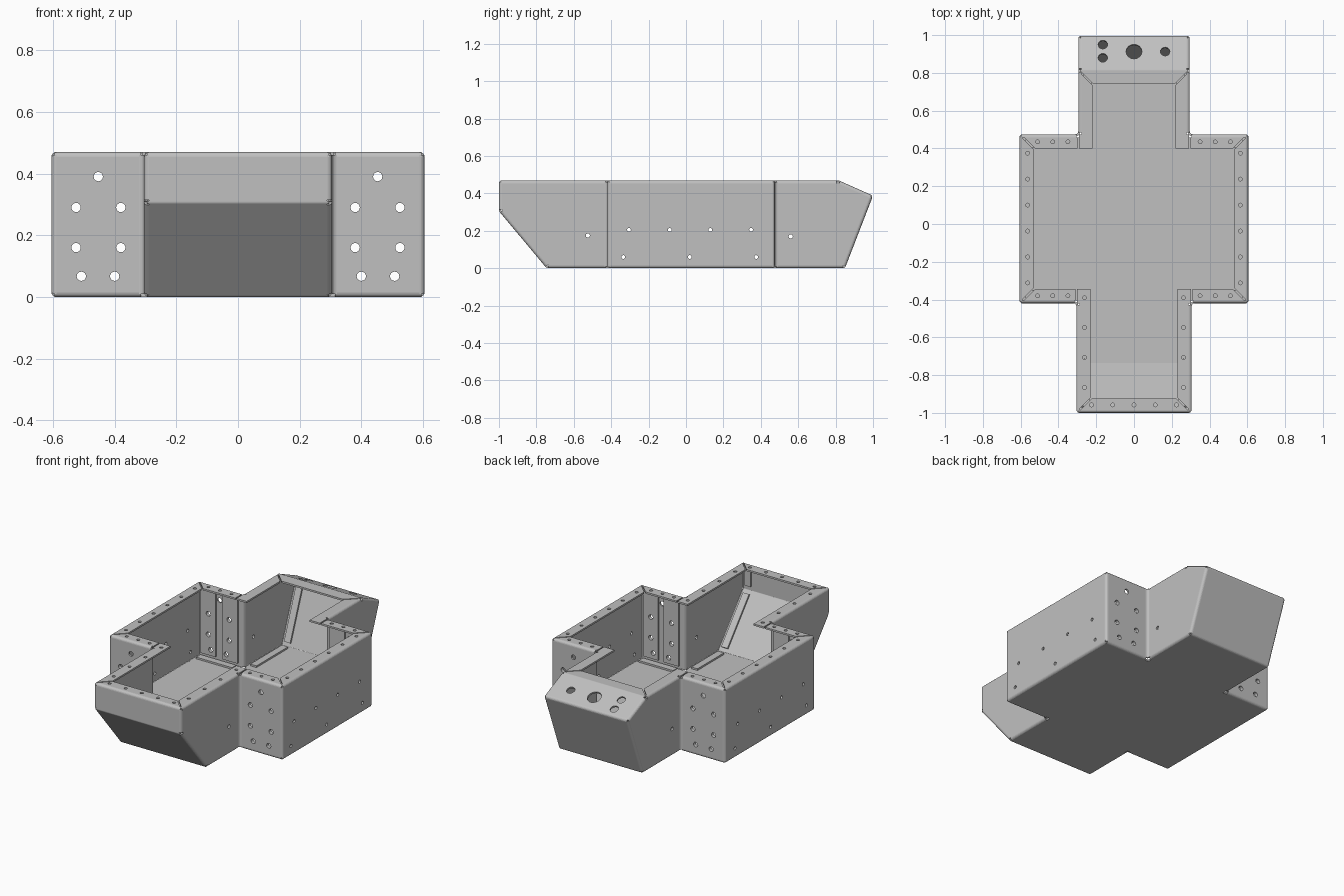
import bpy, bmesh, math
from mathutils import Vector

if "Cube" in bpy.data.objects:
    bpy.data.objects.remove(bpy.data.objects["Cube"], do_unlink=True)

THICK, RADIUS, SEAM = 0.011, 0.016, 0.004
TOP = 0.47           # rim height
LIP = 0.075          # rim flange width
WIDE = 0.605         # half width of the middle
NF, NB = 0.305, 0.295    # half widths of the front and back arms
YF, YB = -0.42, 0.475    # ends of the middle
TOE, HEEL = -0.745, 0.85  # ends of the floor

metal = bpy.data.materials.new("grey_metal")
metal.use_nodes = True
grey = (0.53, 0.53, 0.53, 1)
metal.diffuse_color = grey
metal.node_tree.nodes["Principled BSDF"].inputs["Base Color"].default_value = grey


def finish(name, bm):
    bmesh.ops.recalc_face_normals(bm, faces=bm.faces)
    mesh = bpy.data.meshes.new(name)
    bm.to_mesh(mesh)
    bm.free()
    mesh.materials.append(metal)
    bpy.context.collection.objects.link(bpy.data.objects.new(name, mesh))


def plate(name, pts, n, holes=()):
    """Sheet whose outer face has this outline, pierced by round holes."""
    bm = bmesh.new()
    u = (pts[1] - pts[0]).normalized()
    v = n.cross(u)
    loops = [pts]
    for c, r in holes:
        c = c - n * (c - pts[0]).dot(n)
        steps = 16
        loops.append([c + r * (u * math.cos(k * math.tau / steps) + v * math.sin(k * math.tau / steps))
                      for k in range(steps)])
    edges = []
    for loop in loops:
        vs = [bm.verts.new(p) for p in loop]
        edges += [bm.edges.new((vs[i - 1], vs[i])) for i in range(len(vs))]
    bmesh.ops.triangle_fill(bm, use_beauty=True, use_dissolve=False, edges=edges, normal=n)
    ext = bmesh.ops.extrude_face_region(bm, geom=bm.faces[:], use_keep_orig=True)
    moved = [g for g in ext["geom"] if isinstance(g, bmesh.types.BMVert)]
    bmesh.ops.translate(bm, verts=moved, vec=-n * THICK)
    finish(name, bm)


panels = []


def panel(name, pts, facing, holes=()):
    """Record a panel; its outline is turned so that its normal agrees with facing."""
    pts = [Vector(p) for p in pts]
    n = Vector()
    for i in range(len(pts)):
        n += pts[i - 1].cross(pts[i])
    if n.dot(Vector(facing)) < 0:
        pts.reverse()
        n = -n
    panels.append((name, pts, n.normalized(), [(Vector(c), r) for c, r in holes]))


def spread(a, b, count):
    return [a + (b - a) * k / (count - 1) for k in range(count)]


# Floor in the shape of a cross
half = [(NF, TOE), (NF, YF), (WIDE, YF), (WIDE, YB), (NB, YB), (NB, HEEL)]
panel("floor", [(x, y, 0) for x, y in half] + [(-x, y, 0) for x, y in reversed(half)], (0, 0, -1))

# Front and back end panels, which span the whole arm
BEND, KNEE, SHOULDER = (-1.0, 0.305), (1.0, 0.388), (0.815, TOP)


def span(name, w, low, high, facing, holes=()):
    panel(name, [(-w, *low), (w, *low), (w, *high), (-w, *high)], facing, holes)


span("front_slope", NF, (TOE, 0), BEND, (0, -1, -1))
span("front_plate", NF, BEND, (-1.0, TOP), (0, -1, 0))
span("back_plate", NB, (HEEL, 0), KNEE, (0, 1, 0))
span("back_slant", NB, KNEE, SHOULDER, (0, 1, 1),
     [((x, y, TOP - (y - 0.815) * 0.443), r) for x, y, r in
      [(0, 0.913, 0.042), (0.165, 0.913, 0.025), (-0.165, 0.95, 0.025), (-0.165, 0.88, 0.025)]])
for name, w, y, d, xs in [("front_rim", NF, -1.0, 1, spread(-0.225, 0.225, 5)),
                          ("back_rim", NB, 0.815, -1, [])]:
    yi = y + d * LIP
    panel(name, [(-w, y, TOP), (w, y, TOP), (w - LIP, yi, TOP), (LIP - w, yi, TOP)], (0, 0, 1),
          [((x, y + d * 0.042, TOP), 0.01) for x in xs])

# Paired walls and rim flanges
for s, side in ((1, "left"), (-1, "right")):
    x = s * NF
    panel(side + "_front_side", [(x, YF, 0), (x, TOE, 0), (x, *BEND), (x, -1.0, TOP), (x, YF, TOP)],
          (s, 0, 0), [((x, -0.525, 0.175), 0.011)])
    x = s * NB
    panel(side + "_back_side", [(x, YB, 0), (x, HEEL, 0), (x, *KNEE), (x, *SHOULDER), (x, YB, TOP)],
          (s, 0, 0), [((x, 0.56, 0.17), 0.011)])
    x = s * WIDE
    panel(side + "_wide_side", [(x, YF, 0), (x, YB, 0), (x, YB, TOP), (x, YF, TOP)], (s, 0, 0),
          [((x, y, 0.205), 0.01) for y in spread(-0.305, 0.348, 4)]
          + [((x, y, 0.06), 0.01) for y in spread(-0.335, 0.375, 3)])
    xi = s * (WIDE - LIP)
    panel(side + "_wide_rim", [(x, YF, TOP), (x, YB, TOP), (xi, YB - LIP, TOP), (xi, YF + LIP, TOP)],
          (0, 0, 1), [((s * 0.563, y, TOP), 0.01) for y in spread(-0.312, 0.375, 6)])

    bolt_holes = [(0.453, 0.39), (0.38, 0.29), (0.525, 0.29), (0.38, 0.16),
                  (0.525, 0.16), (0.4, 0.067), (0.508, 0.067)]
    for end, y, w, d, tip, ys in [("front", YF, NF, 1, -1.0, spread(-0.39, -0.865, 4)),
                                  ("back", YB, NB, -1, 0.815, [])]:
        xn, xm, yi = s * w, s * (w - LIP), y + d * LIP
        panel(f"{side}_{end}_wheel_wall", [(xn, y, 0), (x, y, 0), (x, y, TOP), (xn, y, TOP)],
              (0, -d, 0), [((s * a, y, z), 0.015) for a, z in bolt_holes])
        panel(f"{side}_{end}_cross_rim", [(x, y, TOP), (xn, y, TOP), (xn, yi, TOP), (xi, yi, TOP)],
              (0, 0, 1), [((s * a, y + d * 0.04, TOP), 0.01) for a in (0.35, 0.43, 0.51)])
        panel(f"{side}_{end}_arm_rim", [(xn, tip, TOP), (xn, y, TOP), (xn, yi, TOP),
                                        (xm, yi, TOP), (xm, tip + d * LIP, TOP)],
              (0, 0, 1), [((s * 0.262, b, TOP), 0.01) for b in ys])


# Find the edges that panels share
def edge_frame(p, i):
    _, pts, n, _ = panels[p]
    a, b = pts[i], pts[(i + 1) % len(pts)]
    return a, b, n, n.cross((b - a).normalized())


shared = {}
for p, (_, pts, _, _) in enumerate(panels):
    for i in range(len(pts)):
        a, b, _, _ = edge_frame(p, i)
        key = frozenset(tuple(round(c, 4) for c in q) for q in (a, b))
        shared.setdefault(key, []).append((p, i))


def tab_width(host, other):
    """Width of the joining tab that the other panel folds over the host's inside."""
    if host.endswith("wheel_wall") and other.endswith("_side"):
        return 0.13
    if host in ("front_slope", "front_plate", "back_plate") and other.endswith("_side"):
        return 0.07
    if host == "floor" and other.endswith(("front_side", "back_side", "wheel_wall")):
        return 0.07
    return 0


# Rounded bends along folded edges, and the tabs inside them
offset = {}
bends = bmesh.new()
for users in shared.values():
    if len(users) != 2:
        continue
    (a, b, n1, d1), (_, _, n2, d2) = (edge_frame(*u) for u in users)
    if n1.dot(n2) > 0.999:
        offset[users[0]] = offset[users[1]] = SEAM
        continue
    half_angle = d1.angle(d2) / 2
    back = RADIUS / math.tan(half_angle)
    offset[users[0]] = offset[users[1]] = back
    centre = (d1 + d2).normalized() * (RADIUS / math.sin(half_angle))
    inner = RADIUS - THICK if n1.dot(d2) < 0 else RADIUS + THICK
    r1, r2 = (d1 * back - centre).normalized(), (d2 * back - centre).normalized()
    arc = [r1.slerp(r2, k / 5) if hasattr(r1, "slerp") else r1.lerp(r2, k / 5).normalized() for k in range(6)]
    section = [centre + q * RADIUS for q in arc] + [centre + q * inner for q in reversed(arc)]
    trim = (b - a).normalized() * 0.01
    ends = [[bends.verts.new(e + q) for q in section] for e in (a + trim, b - trim)]
    for i in range(len(section)):
        bends.faces.new((ends[0][i - 1], ends[0][i], ends[1][i], ends[1][i - 1]))
    for loop in ends:
        bends.faces.new(loop)

    for host, other in (users, users[::-1]):
        name, _, _, holes = panels[host[0]]
        width = tab_width(name, panels[other[0]][0])
        if not width:
            continue
        a, b, n, d = edge_frame(*host)
        along = (b - a).normalized() * 0.03
        near, far, sink = d * (RADIUS + THICK), d * width, n * THICK
        outline = [q - sink for q in (a + along + near, b - along + near, b - along + far, a + along + far)]
        inside = [(c, r) for c, r in holes if near.length + r < (c - a).dot(d) < width - r]
        plate(f"{panels[other[0]][0]}_tab_on_{name}", outline, n, inside)
finish("rounded_bends", bends)

# Flat sheets, pulled back from their edges to meet the bends
for p, (name, pts, n, holes) in enumerate(panels):
    outline = []
    for i, v in enumerate(pts):
        j = (i - 1) % len(pts)
        dp, dc = edge_frame(p, j)[3], edge_frame(p, i)[3]
        op, oc = offset.get((p, j), 0), offset.get((p, i), 0)
        c = dp.dot(dc)
        if abs(c) > 0.999:
            outline += [v + dp * op, v + dc * oc]
        else:
            k = 1 - c * c
            outline.append(v + dp * ((op - c * oc) / k) + dc * ((oc - c * op) / k))
    plate(name, outline, n, holes)
